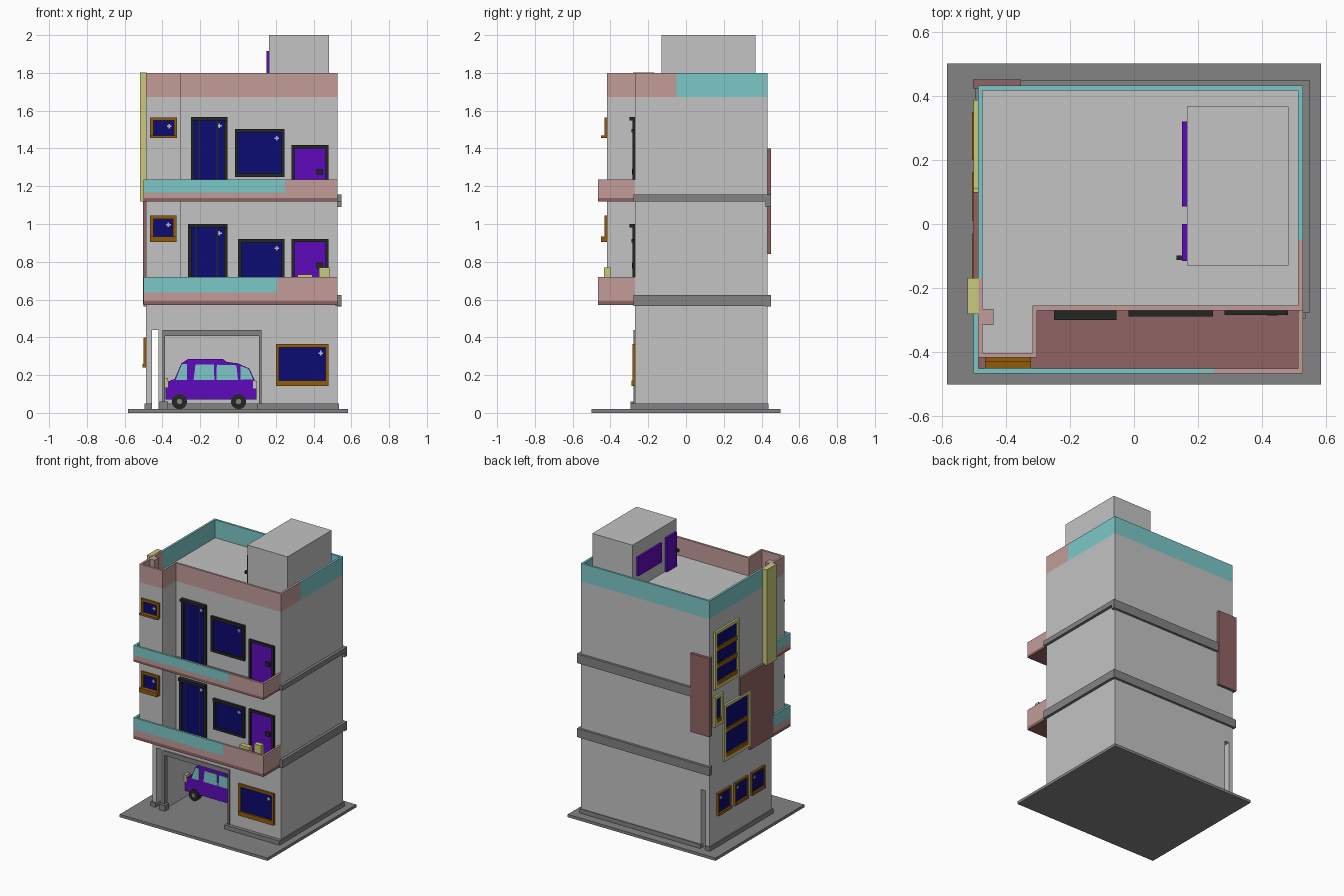
import bpy, bmesh, math

if "Cube" in bpy.data.objects:
    bpy.data.objects.remove(bpy.data.objects["Cube"], do_unlink=True)


def material(name, rgb):
    """Flat material from 0-255 display values."""
    lin = [((c / 255 + 0.055) / 1.055) ** 2.4 if c > 10 else c / 255 / 12.92 for c in rgb]
    m = bpy.data.materials.new(name)
    m.use_nodes = True
    m.diffuse_color = (*lin, 1)
    bsdf = next(n for n in m.node_tree.nodes if n.type == 'BSDF_PRINCIPLED')
    bsdf.inputs["Base Color"].default_value = (*lin, 1)
    return m


WALL = material("pale_grey", (195, 195, 195))
GREY = material("mid_grey", (131, 131, 131))
CYAN = material("cyan", (124, 200, 200))
PINK = material("pink", (194, 156, 153))
ROSE = material("dark_rose", (145, 100, 100))
PURPLE = material("purple", (94, 10, 188))
NAVY = material("navy", (11, 11, 114))
ORANGE = material("brown_orange", (145, 92, 12))
YELLOW = material("pale_yellow", (202, 202, 125))
BLACK = material("near_black", (36, 38, 36))


def finish(name, bm, mat):
    bmesh.ops.recalc_face_normals(bm, faces=bm.faces)
    me = bpy.data.meshes.new(name)
    bm.to_mesh(me)
    bm.free()
    me.materials.append(mat)
    ob = bpy.data.objects.new(name, me)
    bpy.context.collection.objects.link(ob)
    return ob


def boxes(name, mat, *spans):
    """One object from boxes given as (x0, x1, y0, y1, z0, z1)."""
    bm = bmesh.new()
    for x0, x1, y0, y1, z0, z1 in spans:
        for v in bmesh.ops.create_cube(bm, size=1)["verts"]:
            v.co = (x1 if v.co.x > 0 else x0, y1 if v.co.y > 0 else y0, z1 if v.co.z > 0 else z0)
    return finish(name, bm, mat)


def prism(name, mat, outline, y0, y1):
    """Extrude an (x, z) outline along y."""
    bm = bmesh.new()
    face = bm.faces.new([bm.verts.new((x, y0, z)) for x, z in outline])
    ext = bmesh.ops.extrude_face_region(bm, geom=[face])
    for v in ext["geom"]:
        if isinstance(v, bmesh.types.BMVert):
            v.co.y = y1
    return finish(name, bm, mat)


# Wall placement: u runs along the wall, d is the distance out from it
X0, X1, Y0, Y1, TY = -0.487, 0.527, -0.27, 0.432, -0.417


def on_front(y):
    return lambda u0, u1, z0, z1, d: (u0, u1, y - d, y + 0.004, z0, z1)


def on_left(x):
    return lambda u0, u1, z0, z1, d: (x - d, x + 0.004, u0, u1, z0, z1)


def opening(name, put, u0, u1, z0, z1, frame, fill, w=0.018, head=0.0, sill=0.0,
            sill_h=0.03, mullions=(), glint=True, bottom=True):
    d = 0.014
    bars = [put(u0, u0 + w, z0, z1, d), put(u1 - w, u1, z0, z1, d),
            put(u0, u1, z1 - w, z1, max(d, head))]
    if bottom or sill:
        bars.append(put(u0, u1, z0, z0 + (sill_h if sill else w), max(d, sill)))
    bars += [put(m - 0.004, m + 0.004, z0, z1, 0.009) for m in mullions]
    boxes(name + "_frame", frame, *bars)
    boxes(name + "_panel", fill, put(u0 + w / 2, u1 - w / 2, z0, z1 - w / 2, 0.006))
    if glint:
        gu, gz, s = u1 - w - 0.025, z1 - w - 0.03, 0.004
        boxes(name + "_glint", WALL, put(gu - 3 * s, gu + 3 * s, gz - s, gz + s, 0.008),
              put(gu - s, gu + s, gz - 3 * s, gz + 3 * s, 0.008))


# Ground plate and kerbs
boxes("ground_plate", GREY, (-0.583, 0.583, -0.5, 0.5, 0, 0.02))
boxes("kerb", GREY, (0.1, 0.535, -0.295, 0.438, 0.02, 0.05),
      (-0.495, -0.455, -0.28, 0.438, 0.02, 0.05), (-0.42, 0.1, 0.4, 0.438, 0.02, 0.05),
      (-0.415, -0.37, -0.295, -0.25, 0.02, 0.06))

# Ground floor with an open passage and a garage
boxes("ground_floor_walls", WALL, (X0, -0.455, Y0, Y1, 0.02, 0.44), (-0.42, -0.39, Y0, Y1, 0.02, 0.44),
      (0.12, X1, Y0, Y1, 0.02, 0.44), (-0.39, 0.12, 0.41, Y1, 0.02, 0.44),
      (X0, X1, Y0, Y1, 0.44, 0.58))
boxes("garage_frame", GREY, (-0.4, 0.125, Y0 - 0.008, -0.24, 0.408, 0.44),
      (-0.4, -0.386, Y0 - 0.008, -0.24, 0.02, 0.41), (0.112, 0.125, Y0 - 0.008, -0.24, 0.02, 0.41))

# Upper floors and projecting bay
boxes("upper_floors", WALL, (X0, X1, Y0, Y1, 0.58, 1.672))
boxes("front_bay", WALL, (X0, -0.302, TY, Y0 + 0.01, 0.59, 1.672))

# Floor ledges along the right side and back
for i, (zs, zb, zt) in enumerate([(0.567, 0.562, 0.623), (1.12, 1.09, 1.155)]):
    boxes(f"floor_ledge_{i + 1}", GREY, (X1 - 0.01, 0.547, Y0 - 0.008, 0.447, zs, zt),
          (-0.5, 0.547, Y1 - 0.01, 0.449, zb, zt))

# Roof parapet
P0, P1, T = 1.672, 1.8, 0.015
boxes("parapet_cyan", CYAN, (X0, X1, Y1 - T, Y1, P0, P1), (X0, X0 + T, -0.17, Y1 - T, P0, P1),
      (X1 - T, X1, -0.05, Y1 - T, P0, P1))
boxes("parapet_pink", PINK, (X1 - T, X1, Y0, -0.05, P0, P1), (-0.317, X1 - T, Y0, Y0 + T, P0, P1),
      (-0.317, -0.302, TY, Y0, P0, P1), (X0, -0.317, TY, TY + T, P0, P1),
      (X0, X0 + T, TY + T, -0.17, P0, P1), (X0 + T, -0.438, -0.315, -0.265, P0, P1))

# Rooftop room
boxes("roof_room", WALL, (0.165, 0.482, -0.13, 0.367, 1.67, 2.0))
boxes("roof_room_door", PURPLE, (0.15, 0.167, -0.115, 0.0, 1.672, 1.915))
boxes("roof_room_window", PURPLE, (0.15, 0.167, 0.055, 0.32, 1.765, 1.9))
boxes("roof_door_handle", BLACK, (0.132, 0.15, -0.113, -0.098, 1.78, 1.8))

# Balconies: rose floor, two-coloured rail
BX, BY = -0.5, -0.466
for i, (z0, zf, zc, z1, split) in enumerate([(0.57, 0.592, 0.637, 0.72, 0.21),
                                             (1.12, 1.137, 1.167, 1.235, 0.25)]):
    n = f"balcony_{i + 1}"
    boxes(n + "_floor", ROSE, (BX, X1, BY, Y0 + 0.005, z0, zf))
    boxes(n + "_rail_base", PINK, (BX, X1, BY, BY + T, zf, zc), (BX, BX + T, BY, Y0, zf, zc),
          (X1 - T, X1, BY, Y0, zf, zc))
    boxes(n + "_rail_cyan", CYAN, (BX, split, BY, BY + T, zc, z1), (BX, BX + T, BY, Y0, zc, z1))
    boxes(n + "_rail_pink", PINK, (split, X1, BY, BY + T, zc, z1), (X1 - T, X1, BY, Y0, zc, z1))
boxes("balcony_planter", YELLOW, (0.43, 0.485, -0.435, -0.4, 0.592, 0.77),
      (0.315, 0.395, -0.435, -0.4, 0.592, 0.732))

# Front openings
front, bay = on_front(Y0), on_front(TY)
opening("ground_window", front, 0.2, 0.48, 0.142, 0.365, ORANGE, NAVY, sill=0.018)
opening("bay_window_lower", bay, -0.465, -0.325, 0.905, 1.045, ORANGE, NAVY, sill=0.034)
opening("bay_window_upper", bay, -0.465, -0.322, 1.455, 1.565, ORANGE, NAVY, sill=0.034, sill_h=0.014)
for i, (zd, zw0, zw1, zt, ul, uw) in enumerate([(0.592, 0.7, 0.92, 1.0, -0.265, 0.0),
                                                (1.137, 1.25, 1.503, 1.567, -0.25, -0.017)]):
    n = f"floor_{i + 2}"
    opening(n + "_tall_window", front, ul, -0.055, zd, zt, BLACK, NAVY, head=0.03,
            mullions=(ul + 0.045, -0.11), bottom=False)
    opening(n + "_wide_window", front, uw, 0.247, zw0, zw1, BLACK, NAVY, head=0.018)
    ztop = zw1 if i == 0 else 1.417
    opening(n + "_door", front, 0.283, 0.48, zd, ztop, BLACK, PURPLE, w=0.016, glint=False, bottom=False)
    boxes(n + "_door_handle", BLACK, front(0.415, 0.45, ztop - 0.155, ztop - 0.125, 0.016))

# Left side windows
left = on_left(X0)
for i, u in enumerate((0.2, 0.01, -0.18)):
    opening(f"left_ground_window_{i + 1}", left, u, u + 0.15, 0.24, 0.4, ORANGE, NAVY, w=0.012,
            sill=0.018, sill_h=0.018)


def stacked(name, u0, u1, z0, z1, count):
    """Framed column of panes, each with a sill."""
    w = 0.022
    boxes(name + "_frame", YELLOW, left(u0, u0 + w, z0, z1, 0.014), left(u1 - w, u1, z0, z1, 0.014),
          left(u0, u1, z0, z0 + w, 0.014), left(u0, u1, z1 - w, z1, 0.014))
    boxes(name + "_glass", NAVY, left(u0 + w, u1 - w, z0 + w, z1 - w, 0.005))
    step = (z1 - z0 - 2 * w) / count
    boxes(name + "_sills", ORANGE, *[left(u0 + w, u1 - w, z0 + w + k * step, z0 + w + k * step + 0.028, 0.014)
                                     for k in range(count)])


stacked("left_upper_window", 0.11, 0.385, 1.15, 1.56, 3)
stacked("left_lower_window", -0.01, 0.28, 0.6, 1.0, 2)
stacked("left_small_window", 0.29, 0.39, 0.885, 1.1, 1)

# Coloured wall panels
boxes("left_rose_panel", ROSE, (-0.502, X0 + 0.005, -0.27, -0.01, 0.575, 1.13),
      (-0.502, X0 + 0.005, -0.01, 0.1, 1.0, 1.13))
boxes("back_rose_panel", ROSE, (-0.502, -0.352, Y1 - 0.01, 0.451, 0.84, 1.4))
boxes("left_yellow_fin", YELLOW, (-0.52, X0 + 0.002, -0.28, -0.168, 1.12, 1.803))

# Car in the garage
CY0, CY1 = -0.05, 0.15
prism("car_body", PURPLE, [(-0.385, 0.07), (0.098, 0.07), (0.098, 0.13), (0.088, 0.175), (0.06, 0.235),
                           (0.0, 0.262), (-0.06, 0.27), (-0.08, 0.285), (-0.265, 0.285), (-0.3, 0.262),
                           (-0.335, 0.18), (-0.375, 0.165), (-0.385, 0.135)], CY0, CY1)
window_shapes = [[(-0.33, 0.175), (-0.27, 0.175), (-0.27, 0.26), (-0.298, 0.257)],
                 [(-0.235, 0.175), (-0.125, 0.175), (-0.128, 0.255), (-0.225, 0.255)],
                 [(-0.115, 0.175), (0.0, 0.175), (-0.008, 0.252), (-0.112, 0.255)],
                 [(0.012, 0.175), (0.08, 0.178), (0.056, 0.232), (0.012, 0.25)]]
for i, shape in enumerate(window_shapes):
    for side, y in (("near", CY0 - 0.004), ("far", CY1 + 0.004)):
        prism(f"car_window_{side}_{i + 1}", CYAN, shape, y, CY0 + 0.003 if side == "near" else CY1 - 0.003)
boxes("car_headlights", YELLOW, *[(-0.39, -0.37, y, y + 0.04, 0.135, 0.185) for y in (CY0 - 0.003, CY1 - 0.037)])
boxes("car_tail_lights", WALL, *[(0.08, 0.1, y, y + 0.04, 0.13, 0.17) for y in (CY0 - 0.003, CY1 - 0.037)])


def disc(name, mat, x, y, r, half):
    prism(name, mat, [(x + r * math.cos(a * math.pi / 8), 0.06 + r * math.sin(a * math.pi / 8))
                      for a in range(16)], y - half, y + half)


for wx, end in ((-0.31, "front"), (0.003, "rear")):
    for wy, side in ((CY0 + 0.012, "near"), (CY1 - 0.012, "far")):
        disc(f"car_wheel_{end}_{side}", BLACK, wx, wy, 0.04, 0.018)
        disc(f"car_hub_{end}_{side}", GREY, wx, wy, 0.014, 0.021)
